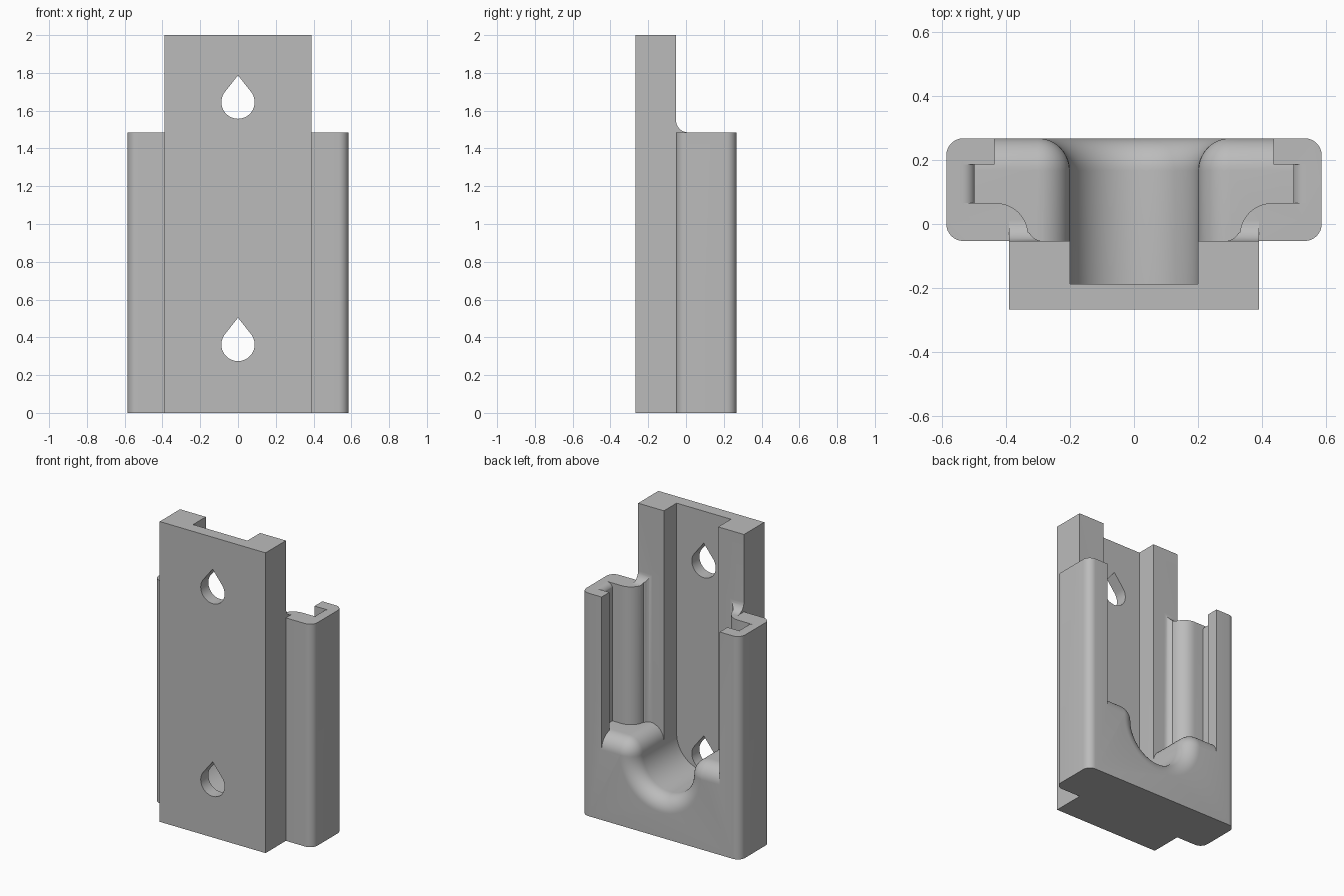
import bpy, bmesh
from math import sin, cos, pi, acos
from mathutils import Vector

if "Cube" in bpy.data.objects:
    bpy.data.objects.remove(bpy.data.objects["Cube"], do_unlink=True)

BACK, STEP, FRONT = 0.267, -0.053, -0.267   # main y levels
TOP = 1.485                                 # height of the wide block
R, ROUND, CZ = 0.2, 0.1, 0.467              # channel radius, rim rounding, channel centre


def arc(cx, cy, r, a0, a1, n=12):
    return [(cx + r * cos(a0 + (a1 - a0) * i / n), cy + r * sin(a0 + (a1 - a0) * i / n))
            for i in range(n + 1)]


def mirrored(half):
    return half + [(-x, y) for x, y in reversed(half)]


def loft(name, rings):
    """Closed solid through rings of equal length."""
    bm = bmesh.new()
    rows = [[bm.verts.new(p) for p in ring] for ring in rings]
    n = len(rows[0])
    for a, b in zip(rows, rows[1:]):
        for i in range(n):
            j = (i + 1) % n
            bm.faces.new((a[i], a[j], b[j], b[i]))
    bm.faces.new(rows[0])
    bm.faces.new(rows[-1])
    bmesh.ops.recalc_face_normals(bm, faces=bm.faces)
    mesh = bpy.data.meshes.new(name)
    bm.to_mesh(mesh)
    bm.free()
    ob = bpy.data.objects.new(name, mesh)
    bpy.context.collection.objects.link(ob)
    return ob


def prism(name, pts, axis, lo, hi):
    place = {"x": lambda a, b, t: Vector((t, a, b)),
             "y": lambda a, b, t: Vector((a, t, b)),
             "z": lambda a, b, t: Vector((a, b, t))}[axis]
    return loft(name, [[place(a, b, t) for a, b in pts] for t in (lo, hi)])


def boolean(target, cutter, operation="DIFFERENCE"):
    cutter.hide_render = True
    mod = target.modifiers.new("cut", "BOOLEAN")
    mod.operation, mod.object, mod.solver = operation, cutter, "EXACT"
    bpy.ops.object.select_all(action="DESELECT")
    bpy.context.view_layer.objects.active = target
    target.select_set(True)
    bpy.ops.object.modifier_apply(modifier="cut")
    bpy.data.objects.remove(cutter, do_unlink=True)


# Body: plate and wide rounded block in one section
corner = 0.053
half = [(0.39, FRONT), (0.39, STEP)]
half += arc(0.585 - corner, STEP + corner, corner, -pi / 2, 0, 8)
half += arc(0.585 - corner, BACK - corner, corner, 0, pi / 2, 8)
body = prism("mounting_bracket", mirrored(half), "z", 0, 2)

# Cut the block down to its height, leaving a fillet against the plate
f = 0.065
side = arc(STEP + f, TOP + f, f, pi, 1.5 * pi) + [(0.5, TOP), (0.5, 2.2), (STEP, 2.2)]
boolean(body, prism("top_cutter", side, "x", -0.8, 0.8))
for s in (-1, 1):
    box = [(s * 0.39, -0.2), (s * 0.8, -0.2), (s * 0.8, 0.5), (s * 0.39, 0.5)]
    boolean(body, prism("shoulder_cutter", box, "z", TOP, 2.2))

# Pocket section: narrow channel, curved floor and undercut side slots
half = [(R, -0.187), (R, STEP)]
half += arc(0.285, STEP + 0.045, 0.045, -pi / 2, -0.15 * pi, 6)
half += arc(0.43, -0.035, 0.1, 0.97 * pi, pi / 2, 10)
half += [(0.497, 0.065), (0.497, 0.185), (0.435, 0.185), (0.435, 0.4)]
pocket = prism("pocket_cutter", mirrored(half), "z", 0.05, 2.3)

# Opening: round-bottomed channel and shelf whose rim rolls over at the back
def opening(y, grow):
    shelf = CZ + ROUND - grow
    half = [(0.8, 2.25), (0.8, shelf)]
    half += arc(R + ROUND, CZ, max(ROUND - grow, 0.001), pi / 2, pi, 8)
    half += arc(0, CZ, R + grow, -0.04, -pi / 2 + 0.04, 20)
    return [Vector((x, y, z)) for x, z in mirrored(half)]

rings = [opening(-0.4, 0)]
for i in range(13):
    a = pi / 2 * i / 12
    rings.append(opening(BACK - ROUND + ROUND * sin(a), ROUND * (1 - cos(a))))
rings.append(opening(0.45, ROUND))
boolean(pocket, loft("opening_cutter", rings), "INTERSECT")
boolean(body, pocket)

# Rounded lead-in at the top of each side slot
for s in (-1, 1):
    lead = arc(0.535, TOP - 0.04, 0.04, pi, pi / 2, 8)
    lead += [(0.535, TOP + 0.1), (0.46, TOP + 0.1), (0.46, TOP - 0.04)]
    boolean(body, prism("lead_in_cutter", [(s * x, z) for x, z in lead], "y", 0.065, 0.185))

# Teardrop screw holes
r, tip = 0.088, 0.142
t = acos(r / tip)
for z in (0.362, 1.645):
    drop = arc(0, z, r, pi / 2 + t, 2.5 * pi - t, 32) + [(0, z + tip)]
    boolean(body, prism("hole_cutter", drop, "y", -0.5, -0.1))

# Colour and shading
grey = bpy.data.materials.new("plain_grey")
grey.use_nodes = True
colour = (0.5, 0.5, 0.5, 1)
grey.diffuse_color = colour
grey.node_tree.nodes["Principled BSDF"].inputs["Base Color"].default_value = colour
body.data.materials.clear()
body.data.materials.append(grey)
bpy.ops.object.select_all(action="DESELECT")
bpy.context.view_layer.objects.active = body
body.select_set(True)
bpy.ops.object.shade_smooth_by_angle(angle=pi / 6)
